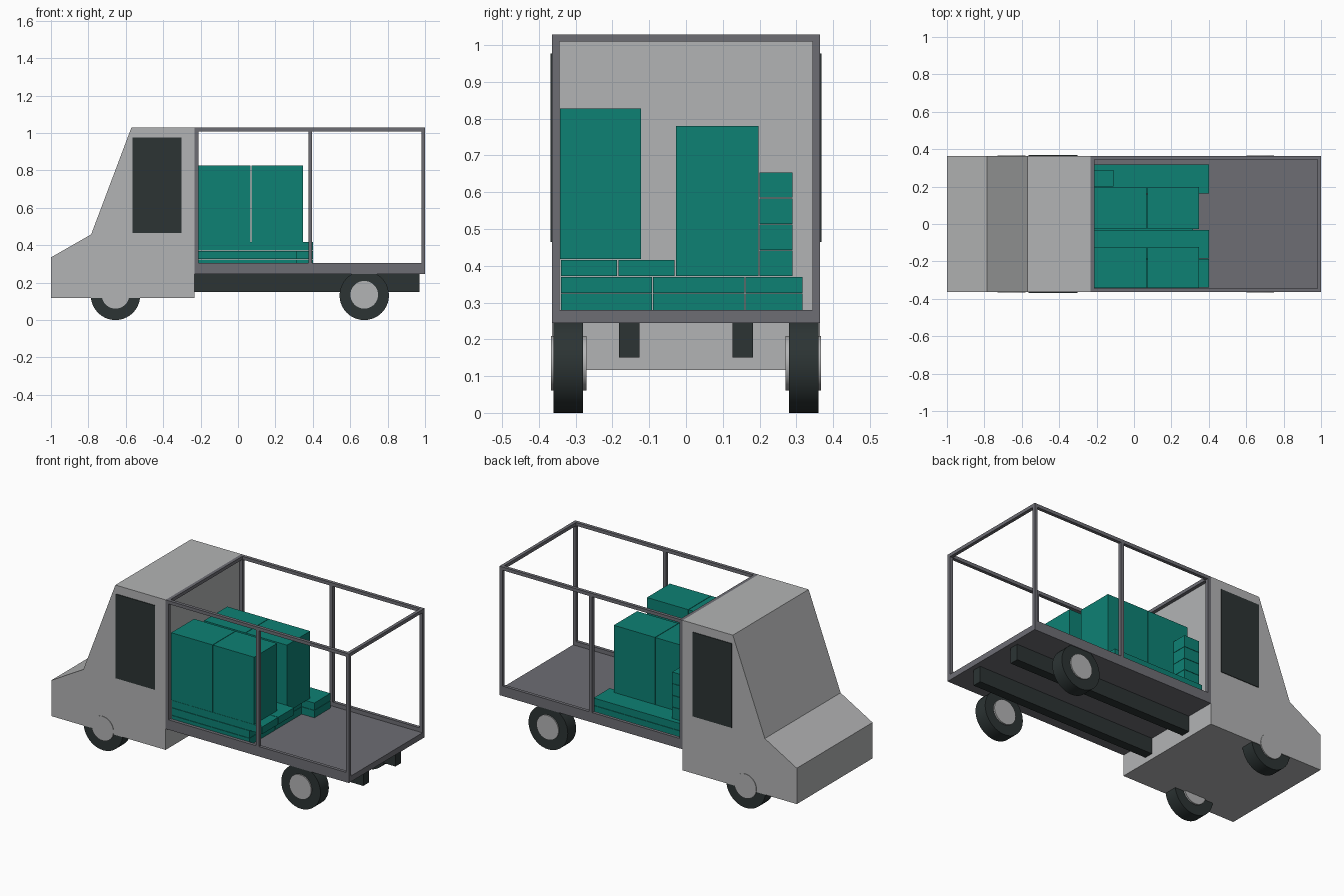
import bpy, bmesh, math

if "Cube" in bpy.data.objects:
    bpy.data.objects.remove(bpy.data.objects["Cube"])


def material(name, rgb):
    m = bpy.data.materials.new(name)
    m.diffuse_color = (*rgb, 1)
    m.use_nodes = True
    m.node_tree.nodes["Principled BSDF"].inputs["Base Color"].default_value = m.diffuse_color
    return m


GREY = material("light grey", (0.45, 0.455, 0.46))
FRAME = material("frame grey", (0.155, 0.155, 0.175))
DARK = material("charcoal", (0.025, 0.034, 0.034))
TEAL = material("teal", (0.004, 0.22, 0.175))


def finish(name, bm, mat):
    bmesh.ops.recalc_face_normals(bm, faces=bm.faces)
    me = bpy.data.meshes.new(name)
    bm.to_mesh(me)
    bm.free()
    me.materials.append(mat)
    ob = bpy.data.objects.new(name, me)
    bpy.context.collection.objects.link(ob)
    return ob


def box(name, x, y, z, mat):
    """Box from (min, max) ranges."""
    bm = bmesh.new()
    bmesh.ops.create_cube(bm, size=1)
    for v in bm.verts:
        v.co = [r[0] if c < 0 else r[1] for c, r in zip(v.co, (x, y, z))]
    return finish(name, bm, mat)


def disc(name, x, y, z, r, mat):
    """Cylinder with its axis along y."""
    bpy.ops.mesh.primitive_cylinder_add(
        vertices=40, radius=r, depth=y[1] - y[0],
        location=(x, sum(y) / 2, z), rotation=(math.pi / 2, 0, 0))
    ob = bpy.context.object
    ob.name = name
    ob.data.materials.append(mat)
    bpy.ops.object.shade_smooth_by_angle(angle=math.radians(35))


def both(s, a, b):
    return tuple(sorted((s * a, s * b)))


# Cab: side profile extruded across the width
profile = [(-1, 0.117), (-0.232, 0.117), (-0.232, 1.029), (-0.57, 1.029),
           (-0.785, 0.458), (-1, 0.335)]
bm = bmesh.new()
face = bm.faces.new([bm.verts.new((x, -0.364, z)) for x, z in profile])
ext = bmesh.ops.extrude_face_region(bm, geom=[face])
for v in ext["geom"]:
    if isinstance(v, bmesh.types.BMVert):
        v.co.y = 0.364
finish("cab", bm, GREY)

# Load floor
box("load_floor", (-0.232, 1), (-0.364, 0.364), (0.245, 0.28), FRAME)

# Parts on both sides
T = 0.02
for s, side in ((-1, "near"), (1, "far")):
    box(f"window_{side}", (-0.565, -0.302), both(s, 0.362, 0.368), (0.465, 0.977), DARK)
    box(f"chassis_rail_{side}", (-0.232, 0.97), both(s, 0.127, 0.182), (0.15, 0.245), DARK)
    rail_y = both(s, 0.344, 0.364)
    box(f"top_rail_{side}", (-0.232, 1), rail_y, (1.029 - T, 1.029), FRAME)
    box(f"bottom_rail_{side}", (-0.232, 1), rail_y, (0.28, 0.305), FRAME)
    for x, place in ((-0.232, "front"), (0.376, "middle"), (0.98, "rear")):
        box(f"{place}_post_{side}", (x, x + T), rail_y, (0.28, 1.029 - T), FRAME)
    for x, place in ((-0.655, "front"), (0.675, "rear")):
        disc(f"{place}_tyre_{side}", x, both(s, 0.28, 0.36), 0.132, 0.132, DARK)
        disc(f"{place}_hub_{side}", x, both(s, 0.27, 0.367), 0.135, 0.074, GREY)

# Roof cross bars
for x, place in ((-0.232, "front"), (0.98, "rear")):
    box(f"{place}_cross_bar", (x, x + T), (-0.344, 0.344), (1.029 - T, 1.029), FRAME)

# Flat cartons on the floor, two layers in three rows
X0, GAP = -0.21, 0.002
for z0, z1 in ((0.28, 0.324), (0.326, 0.37)):
    for y0, y1, x1 in ((-0.34, -0.093, 0.315), (-0.09, 0.159, 0.315), (0.162, 0.317, 0.4)):
        box("flat_carton", (X0, x1), (y0, y1), (z0, z1), TEAL)

# Upper flat cartons
for y in ((-0.34, -0.187), (-0.184, -0.031)):
    box("upper_flat_carton", (X0, 0.4), y, (0.372, 0.416), TEAL)

# Tall cartons in pairs
for y, z in (((-0.342, -0.122), (0.418, 0.827)), ((-0.027, 0.197), (0.372, 0.78))):
    for x in ((X0, 0.068), (0.071, 0.348)):
        box("tall_carton", x, y, z, TEAL)

# Stack of small cartons
for i in range(4):
    z = 0.372 + i * 0.071
    box("small_carton", (X0, -0.11), (0.2, 0.29), (z, z + 0.071 - GAP), TEAL)
